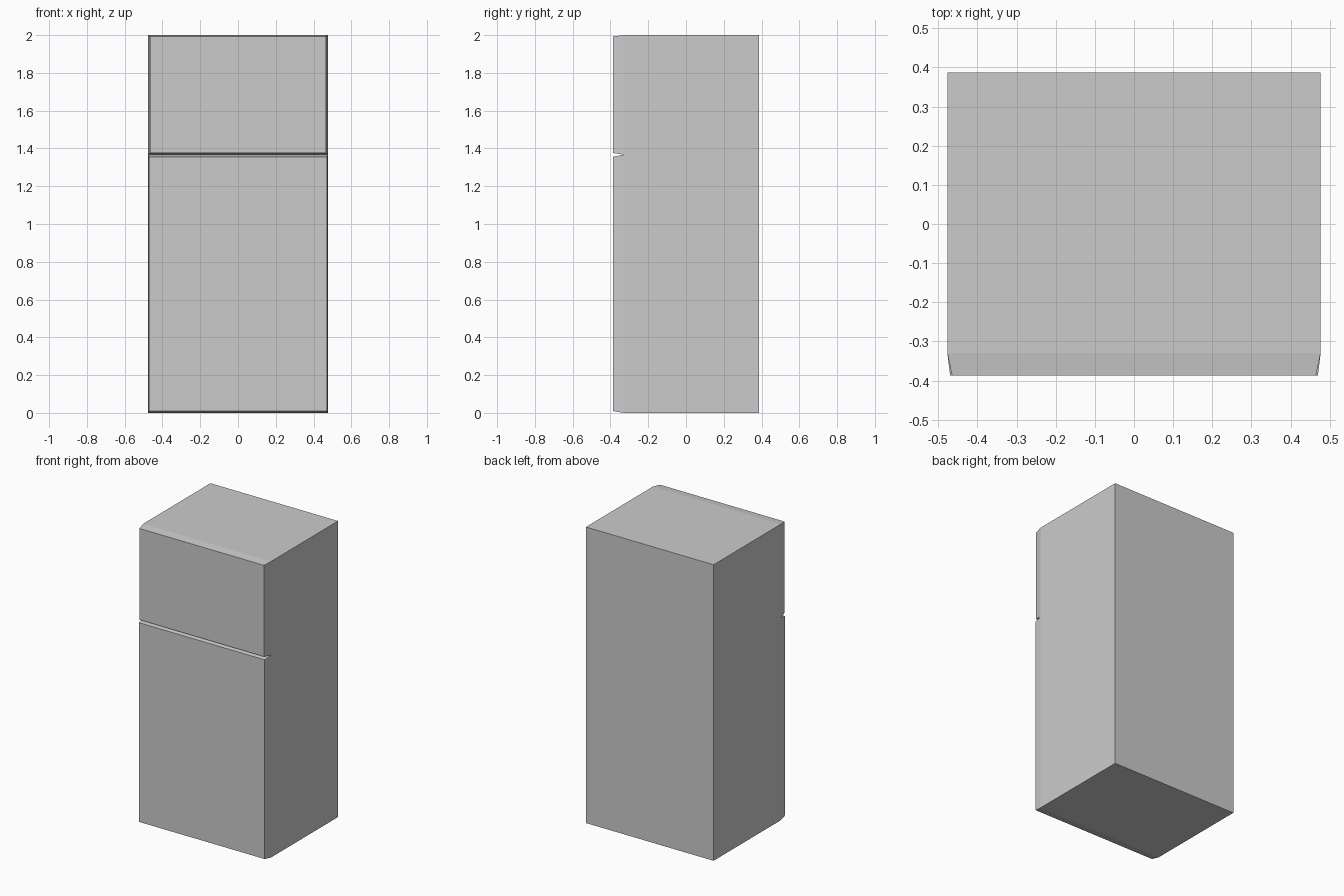
import bpy
import bmesh

if "Cube" in bpy.data.objects:
    bpy.data.objects.remove(bpy.data.objects["Cube"])

HALF_W = 0.477
BACK, SEAM, FRONT = 0.387, -0.33, -0.387
SPLIT, TOP = 1.367, 2.0


def ring(bm, y, hw, z0, z1):
    return [bm.verts.new((x, y, z)) for x, z in
            ((-hw, z0), (hw, z0), (hw, z1), (-hw, z1))]


def shell(name, rear, front, cap_front):
    """Join two rectangles (y, half width, z0, z1); cap one end only,
    so no hidden faces lie between cabinet and doors."""
    bm = bmesh.new()
    a, b = ring(bm, *rear), ring(bm, *front)
    for i in range(4):
        j = (i + 1) % 4
        bm.faces.new((a[i], a[j], b[j], b[i]))
    bm.faces.new(b if cap_front else a)
    bmesh.ops.recalc_face_normals(bm, faces=bm.faces)
    # an open shell can be recalculated inside out: check the cap direction
    bm.faces.ensure_lookup_table()
    cap = bm.faces[4]
    if (cap.normal.y < 0) != cap_front:
        bmesh.ops.reverse_faces(bm, faces=bm.faces)
    mesh = bpy.data.meshes.new(name)
    bm.to_mesh(mesh)
    bm.free()
    obj = bpy.data.objects.new(name, mesh)
    bpy.context.collection.objects.link(obj)
    return obj


# Cabinet, open where the doors sit
shell("cabinet", (BACK, HALF_W, 0, TOP), (SEAM, HALF_W, 0, TOP), False)

# Tapered doors meeting in a V groove
shell("fridge_door", (SEAM, HALF_W, 0, SPLIT),
      (FRONT, 0.470, 0.01, SPLIT - 0.011), True)
shell("freezer_door", (SEAM, HALF_W, SPLIT, TOP),
      (FRONT, 0.465, SPLIT + 0.009, TOP - 0.007), True)
